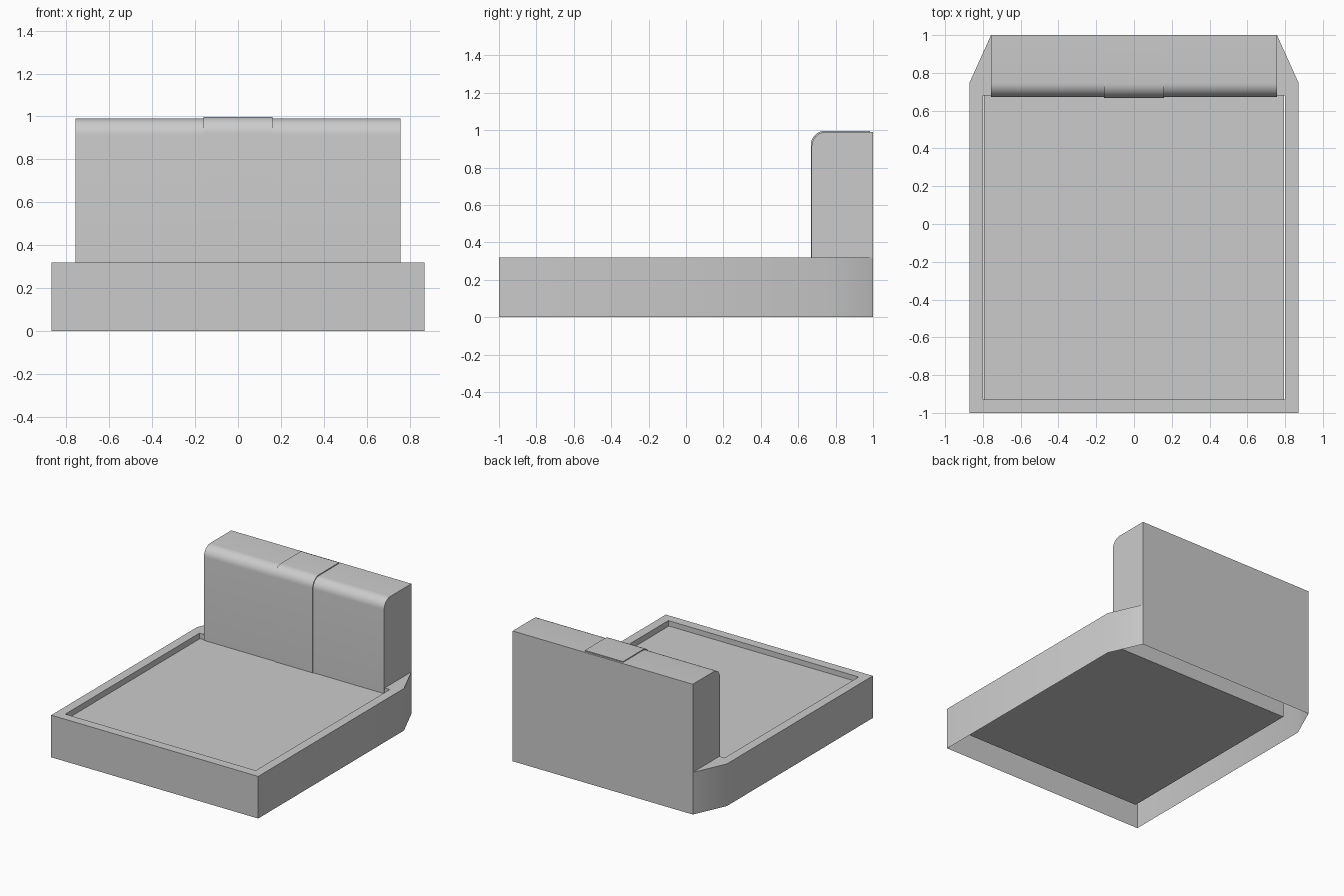
import bpy, bmesh
from math import sin, cos, pi

if "Cube" in bpy.data.objects:
    bpy.data.objects.remove(bpy.data.objects["Cube"])


def make(name, build, angle=40):
    """Create an object from a bmesh filled by build(bm), smoothed by angle."""
    bm = bmesh.new()
    build(bm)
    bmesh.ops.remove_doubles(bm, verts=bm.verts, dist=0.0005)
    bmesh.ops.recalc_face_normals(bm, faces=bm.faces)
    me = bpy.data.meshes.new(name)
    bm.to_mesh(me)
    bm.free()
    ob = bpy.data.objects.new(name, me)
    bpy.context.collection.objects.link(ob)
    bpy.ops.object.select_all(action='DESELECT')
    ob.select_set(True)
    bpy.context.view_layer.objects.active = ob
    bpy.ops.object.shade_smooth_by_angle(angle=angle * pi / 180)
    return ob


def face(bm, pts):
    return bm.faces.new([bm.verts.new(p) for p in pts])


def skirt(bm, path, z0, z1):
    """Vertical walls along a plan path."""
    for (xa, ya), (xb, yb) in zip(path, path[1:]):
        face(bm, [(xa, ya, z0), (xb, yb, z0), (xb, yb, z1), (xa, ya, z1)])


def curved_profile(front, top, radius, low, back):
    """Side outline: up the front, round the top edge, along the top."""
    arc = [(front + radius - radius * cos(a), top - radius + radius * sin(a))
           for a in (i * pi / 16 for i in range(9))]
    return [(front, low)] + arc + [(back, top)]


def sweep(bm, profile, half):
    for (ya, za), (yb, zb) in zip(profile, profile[1:]):
        face(bm, [(-half, ya, za), (half, ya, za), (half, yb, zb), (-half, yb, zb)])


# Base frame: open-bottomed outer shell with a narrow flat rim
H = 0.32


def build_frame(bm):
    right = [(0, -1), (0.87, -1), (0.87, 0.75), (0.757, 1), (0, 1)]
    inner = [(0, -0.93), (0.8, -0.93), (0.8, 0.68), (0.755, 0.68)]
    for s in (1, -1):
        def flip(path):
            return [(s * x, y) for x, y in path]
        skirt(bm, flip(right), 0, H)
        skirt(bm, flip(inner), 0.26, H)
        for rim in ([right[0], right[1], inner[1], inner[0]],
                    [right[1], right[2], inner[2], inner[1]],
                    [right[2], right[3], (0.755, 0.68), inner[2]]):
            face(bm, [(x, y, H) for x, y in flip(rim)])


make("base_frame", build_frame)


# Recessed slab inside the frame
def build_slab(bm):
    bmesh.ops.create_cube(bm, size=1)
    for v in bm.verts:
        v.co = (v.co.x * 1.59, v.co.y * 1.61 - 0.125, v.co.z * 0.15 + 0.205)


make("recessed_slab", build_slab)


# Upright back block with a rounded front top edge
def build_back(bm):
    prof = curved_profile(0.672, 0.99, 0.075, 0.27, 1.0) + [(1.0, H)]
    sweep(bm, prof, 0.757)
    for s in (1, -1):
        face(bm, [(s * 0.757, y, z) for y, z in prof])


make("back_block", build_back)


# Thin central band over the front and top of the back block
def build_band(bm):
    outer = curved_profile(0.667, 0.997, 0.077, 0.28, 0.985)
    under = curved_profile(0.672, 0.99, 0.075, 0.28, 0.985)
    sweep(bm, outer, 0.16)
    for s in (-0.16, 0.16):
        for a, b, c, d in zip(outer, outer[1:], under[1:], under):
            face(bm, [(s, *p) for p in (a, b, c, d)])
    sweep(bm, [outer[-1], under[-1]], 0.16)


make("center_band", build_band)
